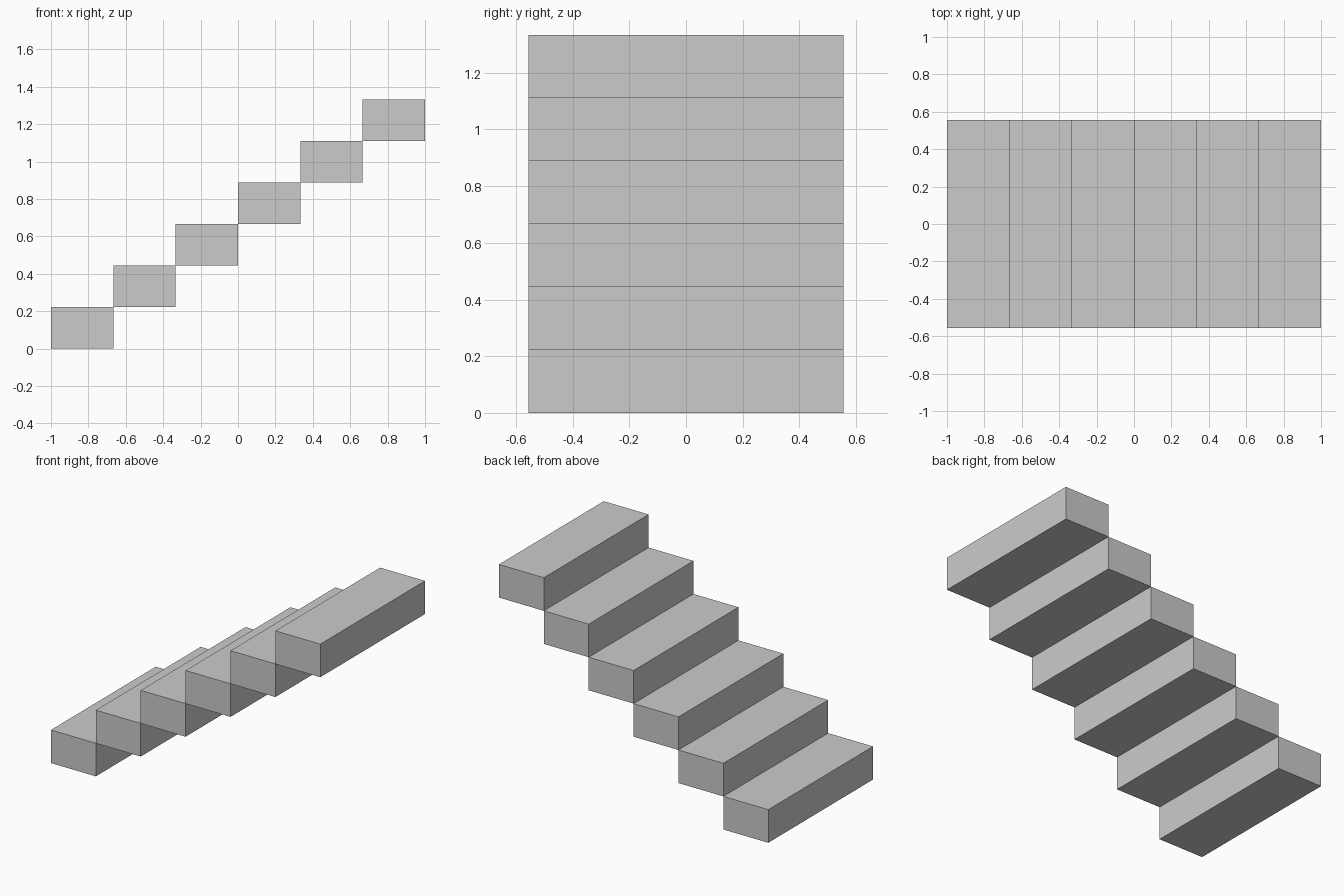
import bpy

if "Cube" in bpy.data.objects:
    bpy.data.objects.remove(bpy.data.objects["Cube"])

STEPS = 6
RUN, RISE, WIDTH = 2 / 6, 2 / 9, 10 / 9


def add_box(name, size, centre):
    bpy.ops.mesh.primitive_cube_add(size=1, location=centre)
    box = bpy.context.object
    box.name = name
    box.scale = size
    bpy.ops.object.transform_apply(location=False, rotation=False, scale=True)
    return box


# Solid block steps climbing towards +x, meeting edge to edge
for i in range(STEPS):
    add_box(f"step_{i + 1}", (RUN, WIDTH, RISE),
            (-1 + RUN * (i + 0.5), 0, RISE * (i + 0.5)))
